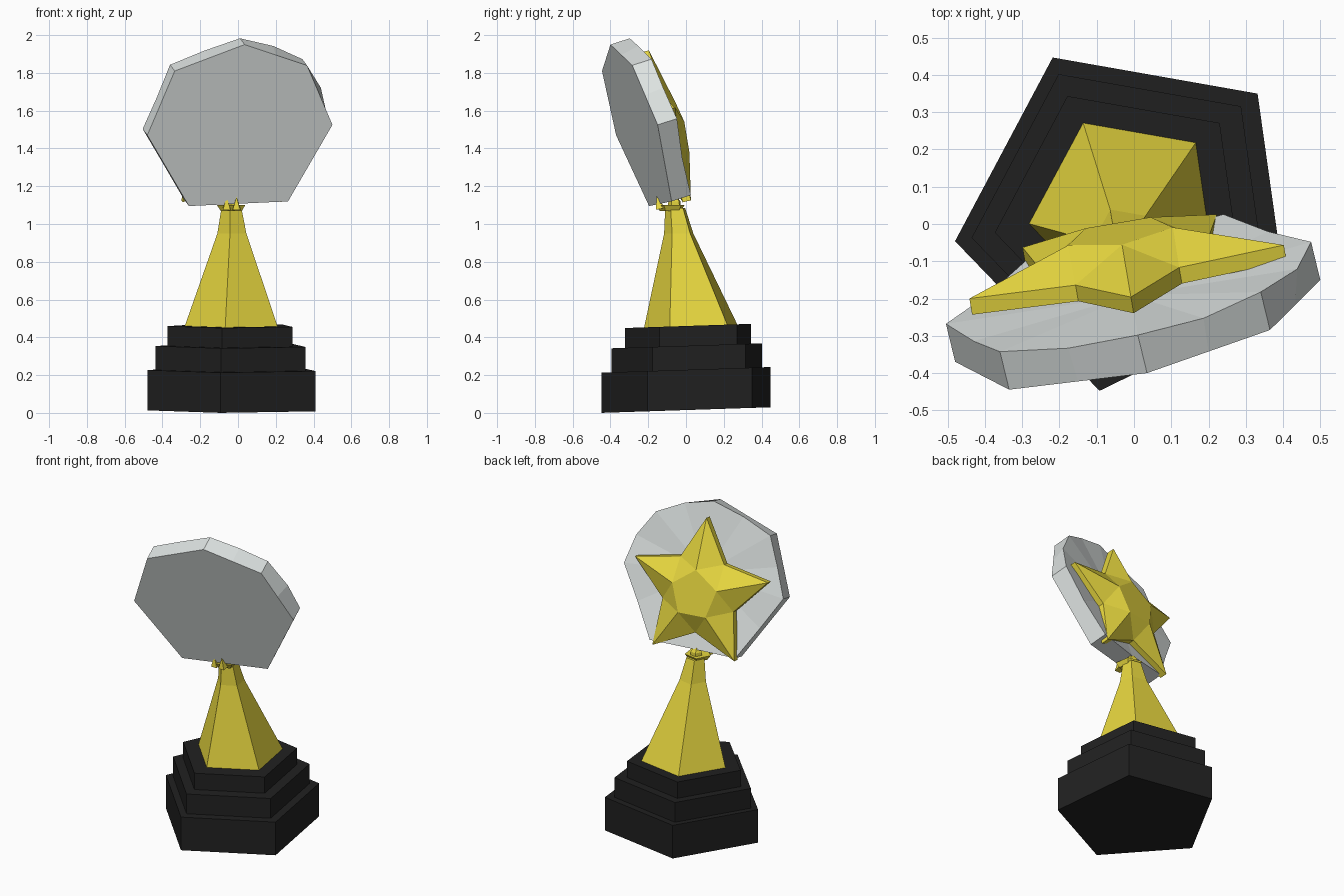
import bpy, bmesh, math
from mathutils import Vector

if "Cube" in bpy.data.objects:
    bpy.data.objects.remove(bpy.data.objects["Cube"])


def material(name, rgb):
    m = bpy.data.materials.new(name)
    m.diffuse_color = (*rgb, 1)
    m.use_nodes = True
    m.node_tree.nodes["Principled BSDF"].inputs["Base Color"].default_value = m.diffuse_color
    return m


BLACK = material("black", (0.015, 0.015, 0.015))
GOLD = material("gold", (0.8, 0.68, 0.05))
SILVER = material("silver", (0.72, 0.76, 0.75))


def loft(name, rings, mat, tip=None):
    """Join equal-sized rings of points; cap the ends, or fan the last to a tip."""
    bm = bmesh.new()
    loops = [[bm.verts.new(p) for p in r] for r in rings]
    n = len(loops[0])
    for a, b in zip(loops, loops[1:]):
        for i in range(n):
            j = (i + 1) % n
            bm.faces.new((a[i], a[j], b[j], b[i]))
    bm.faces.new(loops[0][::-1])
    if tip is None:
        bm.faces.new(loops[-1])
    else:
        t = bm.verts.new(tip)
        for i in range(n):
            bm.faces.new((loops[-1][i], loops[-1][(i + 1) % n], t))
    bmesh.ops.recalc_face_normals(bm, faces=bm.faces)
    me = bpy.data.meshes.new(name)
    bm.to_mesh(me)
    bm.free()
    me.materials.append(mat)
    ob = bpy.data.objects.new(name, me)
    bpy.context.collection.objects.link(ob)
    return ob


def pentagon(cx, cy, r, z, slope=0.0):
    pts = []
    for k in range(5):
        a = math.radians(116 + 72 * k)
        y = cy + r * math.sin(a)
        pts.append(Vector((cx + r * math.cos(a), y, z + slope * y)))
    return pts


# stepped base, very slightly tilted
for name, cx, cy, r, z0, z1 in (("base_lower", -0.01, 0.02, 0.475, 0.015, 0.228),
                                ("base_middle", -0.017, 0.022, 0.423, 0.228, 0.355),
                                ("base_upper", -0.024, 0.026, 0.353, 0.355, 0.46)):
    loft(name, [pentagon(cx, cy, r, z0, 0.033), pentagon(cx, cy, r, z1, 0.033)], BLACK)

# tapering column, collar and spike
loft("column", [pentagon(-0.022, 0.038, 0.264, 0.455, 0.02),
                pentagon(-0.028, -0.035, 0.082, 0.95),
                pentagon(-0.032, -0.055, 0.056, 1.085)], GOLD)
loft("collar", [pentagon(-0.032, -0.08, 0.06, 1.07), pentagon(-0.032, -0.08, 0.08, 1.10)], GOLD)
loft("spike", [pentagon(-0.032, -0.06, 0.036, 1.09), pentagon(-0.032, -0.06, 0.034, 1.12)],
     GOLD, (-0.032, -0.075, 1.18))
# claws at the front of the collar
for side, x in (("left", -0.06), ("right", -0.008)):
    loft("claw_" + side, [[(x - 0.02, -0.16, 1.075), (x + 0.02, -0.16, 1.075),
                           (x + 0.02, -0.11, 1.085), (x - 0.02, -0.11, 1.085)]],
         GOLD, (x, -0.155, 1.145))

# silver disc: flat seven-sided front, finer faceted rim and shallow back
b, c, a0 = 0.2426, -0.323, 0.2213
n = Vector((-b, 1, -c)).normalized()
outline = [(0.035, 1.95), (0.365, 1.84), (0.5, 1.525), (0.265, 1.12),
           (-0.26, 1.095), (-0.48, 1.47), (-0.335, 1.81)]
corners = [Vector((x, a0 + b * x + c * z, z)) for x, z in outline]
mid = sum(corners, Vector()) / 7
push = [0.02, 0.03, 0, 0, 0, 0, 0.01]
front, back = [], []
for i, p in enumerate(corners):
    m = (p + corners[(i + 1) % 7]) / 2
    front += [p, m]
    back += [p + n * 0.11, m + n * 0.1 + (m - mid).normalized() * push[i]]
loft("disc", [front, back], SILVER, mid + n * 0.09)

# star: flat front, thin edge, ridged arms rising to a small pentagon
n = Vector((-0.17, 1, 0.23)).normalized()
ux = Vector((1, 0.17, 0)).normalized()
uz = ux.cross(n).normalized()
centre = Vector((-0.025, -0.098, 1.48))


def star_point(r, k, depth):
    t = math.pi / 5 * k
    return centre + ux * (r * math.sin(t)) + uz * (r * math.cos(t)) + n * depth


radii = [0.45 if k % 2 == 0 else 0.24 for k in range(10)]
bm = bmesh.new()
low = [bm.verts.new(star_point(r, k, -0.045)) for k, r in enumerate(radii)]
high = [bm.verts.new(star_point(r, k, 0)) for k, r in enumerate(radii)]
top = [bm.verts.new(star_point(0.15, 2 * k, 0.078)) for k in range(5)]
bm.faces.new(low)
bm.faces.new(top)
for k in range(10):
    bm.faces.new((low[k], low[(k + 1) % 10], high[(k + 1) % 10], high[k]))
for k in range(5):
    right, left, nxt = high[2 * k + 1], high[2 * k - 1], top[(k + 1) % 5]
    bm.faces.new((high[2 * k], right, top[k]))
    bm.faces.new((high[2 * k], top[k], left))
    bm.faces.new((top[k], right, nxt))
bmesh.ops.recalc_face_normals(bm, faces=bm.faces)
me = bpy.data.meshes.new("star")
bm.to_mesh(me)
bm.free()
me.materials.append(GOLD)
bpy.context.collection.objects.link(bpy.data.objects.new("star", me))
